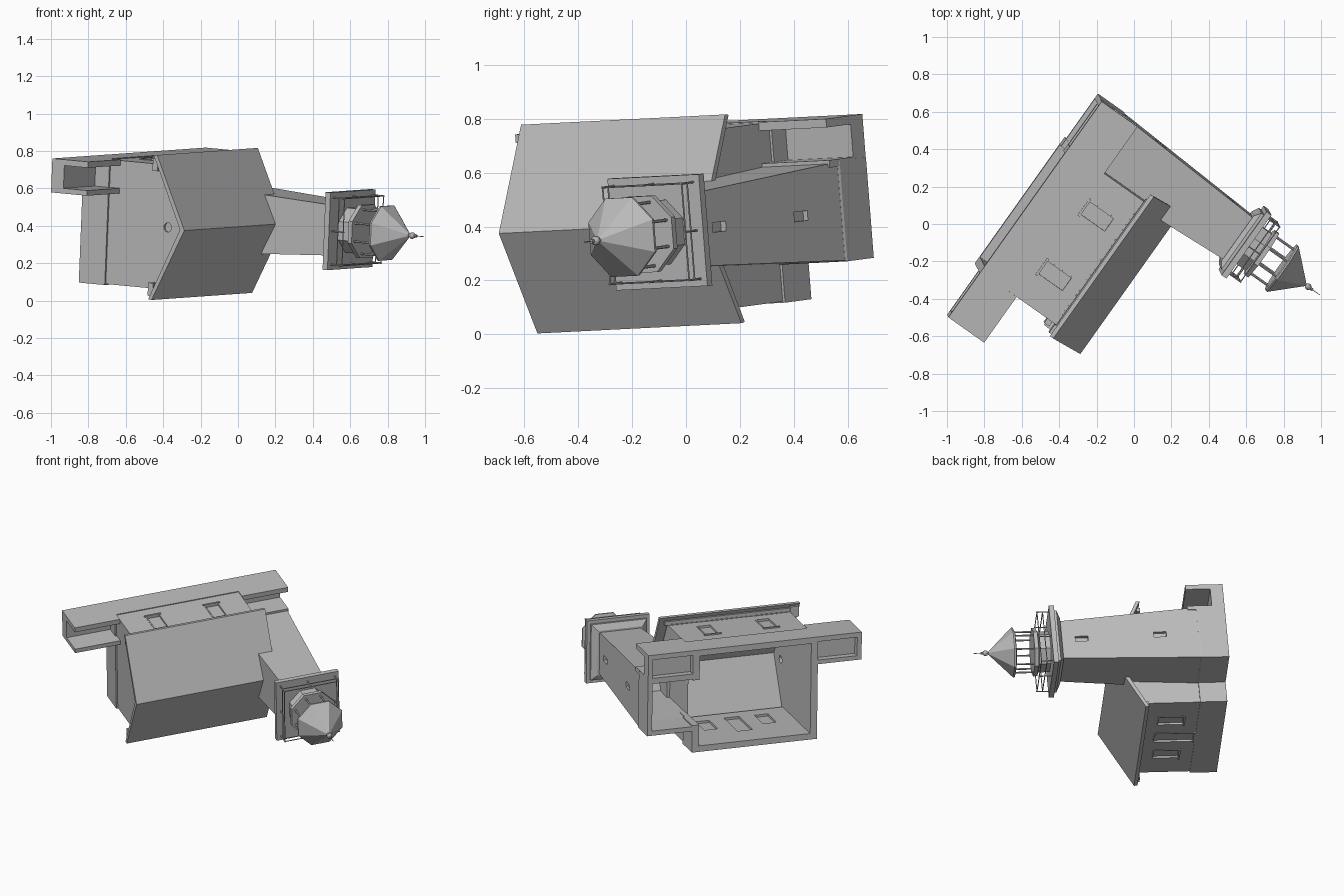
import bpy, bmesh, math
from mathutils import Matrix, Vector

if "Cube" in bpy.data.objects:
    bpy.data.objects.remove(bpy.data.objects["Cube"])

# Leaning frame: columns are the house length, house width and upright axes
L = Vector((0.579, 0.815, 0.041)).normalized()
W = Vector((0.04, -0.077, 0.996))
W = (W - L * W.dot(L)).normalized()
U = L.cross(W)
FRAME = Matrix((L, W, U)).transposed().to_4x4()

stone = bpy.data.materials.new("grey_stone")
stone.diffuse_color = (0.5, 0.5, 0.5, 1)
stone.use_nodes = True
stone.node_tree.nodes["Principled BSDF"].inputs["Base Color"].default_value = stone.diffuse_color


def finish(name, bm, cutters=()):
    bmesh.ops.recalc_face_normals(bm, faces=bm.faces)
    me = bpy.data.meshes.new(name)
    bm.to_mesh(me)
    bm.free()
    me.transform(FRAME)
    me.materials.append(stone)
    ob = bpy.data.objects.new(name, me)
    bpy.context.collection.objects.link(ob)
    for c in cutters:
        mod = ob.modifiers.new("opening", 'BOOLEAN')
        mod.object, mod.solver = c, 'EXACT'
    return ob


def hide(ob):
    ob.hide_render = ob.hide_viewport = True
    return ob


def add_box(bm, u0, u1, v0, v1, w0, w1):
    m = Matrix.Translation(((u0+u1)/2, (v0+v1)/2, (w0+w1)/2)) @ Matrix.Diagonal((u1-u0, v1-v0, w1-w0, 1))
    bmesh.ops.create_cube(bm, size=1, matrix=m)


def boxes(name, items, cutters=()):
    bm = bmesh.new()
    for b in items:
        add_box(bm, *b)
    return finish(name, bm, cutters)


def prism(name, n, sections, cu, cv, cutters=()):
    """Stack of n-gon sections (apothem, height), flat sides facing the axes."""
    bm = bmesh.new()
    rings = []
    for a, w in sections:
        r = a / math.cos(math.pi / n)
        rings.append([bm.verts.new((cu + r*math.cos(math.pi*(2*i+1)/n), cv + r*math.sin(math.pi*(2*i+1)/n), w))
                      for i in range(n)])
    for p, q in zip(rings, rings[1:]):
        for i in range(n):
            bm.faces.new((p[i], p[(i+1) % n], q[(i+1) % n], q[i]))
    bm.faces.new(rings[0])
    bm.faces.new(rings[-1])
    return finish(name, bm, cutters)


def extrude_u(bm, profile, u0, u1):
    """Extrude a (v, w) outline along the house length."""
    a = [bm.verts.new((u0, v, w)) for v, w in profile]
    b = [bm.verts.new((u1, v, w)) for v, w in profile]
    n = len(a)
    for i in range(n):
        bm.faces.new((a[i], a[(i+1) % n], b[(i+1) % n], b[i]))
    bm.faces.new(a)
    bm.faces.new(b)


def rod(bm, a, b, r, n=6):
    a, b = Vector(a), Vector(b)
    m = Matrix.Translation((a+b)/2) @ (b-a).to_track_quat('Z', 'Y').to_matrix().to_4x4()
    bmesh.ops.create_cone(bm, cap_ends=True, segments=n, radius1=r, radius2=r, depth=(b-a).length, matrix=m)


CV = 0.418                      # ridge line across the width
U0, U1, BASE = -0.65, 0.16, -0.58
HW, T = 0.334, 0.035            # wall half width and thickness
CU, CT = 0.28, 0.409            # tower centre

# House side walls with window and door openings
wins = [(-0.44, 0.045), (-0.05, 0.045)]
for side, name in ((-1, "front_wall"), (1, "back_wall")):
    o = CV + side*HW

    def span(a, b):
        return sorted((o + side*a, o + side*b))
    opens = [(c-h, c+h, o-.1, o+.1, -0.32, -0.16) for c, h in wins]
    if side < 0:
        opens.append((-.297, -.197, o-.1, o+.1, -0.4, -0.15))
    cut = hide(boxes(name + "_cutter", opens))
    boxes(name, [(U0, U1, *span(-T, 0), BASE, -0.07)], [cut])
    boxes(name + "_panes", [(b[0], b[1], *span(-.02, -.013), b[4], b[5]) for b in opens])
    # sills, jambs and lintels, foundation course, cornice and small dentils
    boxes(name + "_sills", [(b[0]-.01, b[1]+.01, *span(-.005, .008), b[4]-.012, b[4]) for b in opens])
    trim = [(x-.004, x+.004, *span(-.01, .003), b[4], b[5]) for b in opens for x in b[:2]]
    trim += [(b[0], b[1], *span(-.01, .003), b[5]-.004, b[5]+.004) for b in opens]
    boxes(name + "_trim", trim)
    boxes(name + "_foundation", [(U0-.008, U1+.008, *span(-.005, .005), BASE, -0.41)])
    boxes(name + "_cornice", [(U0-.03, U1+.02, *span(0, .026), -0.085, -0.062)])
    boxes(name + "_dentils", [(U0+.02+i*.033, U0+.03+i*.033, *span(0, .006), -0.092, -0.085) for i in range(24)])

# Gable walls, one with a round window and one open towards the tower
gable = [(CV-HW, BASE), (CV+HW, BASE), (CV+HW, -0.07), (CV, 0.105), (CV-HW, -0.07)]
bm = bmesh.new()
rod(bm, (U0-.1, CV, -0.02), (U0+.1, CV, -0.02), 0.025, 16)
round_cut = hide(finish("round_cutter", bm))
passage = hide(boxes("passage_cutter", [(U1-.1, U1+.012, CT-.15, CT+.15, -.8, -.08)]))
for name, a, cuts in (("end_gable", U0, [round_cut]), ("tower_gable", U1-T, [passage])):
    bm = bmesh.new()
    extrude_u(bm, gable, a, a+T)
    finish(name, bm, cuts)
boxes("end_foundation", [(U0-.01, U0, CV-HW-.005, CV+HW+.005, BASE, -0.41)])
boxes("tower_end_foundation", [(U1, U1+.01, CV-HW-.005, CV+HW+.005, BASE, -0.41)], [passage])
bm = bmesh.new()
rod(bm, (U0+.012, CV, -0.02), (U0+.018, CV, -0.02), 0.025, 16)
finish("round_pane", bm)

# Roof with eave returns under the end gable corners
bm = bmesh.new()
extrude_u(bm, [(CV-.39, -.06), (CV-.002, .137), (CV+.388, -.06), (CV+.385, -.082), (CV, .108), (CV-.387, -.082)],
          -0.717, 0.213)
finish("roof", bm)
boxes("eave_returns", [(-.705, U0, CV+s-.035, CV+s+.035, -.095, -.062) for s in (-.335, .335)])

# Trough platforms beside the back wall
platform = []
for a, b, e in ((-0.95, U0, -0.95), (U1, 0.467, 0.437)):
    platform += [(a, b, .725, .757, BASE, -0.345), (a, b, .575, .603, BASE, -0.345),
                 (a, b, .603, .725, -.535, -.5), (e, e+.03, .603, .725, BASE, -.5)]
boxes("platforms", platform)

# Hollow tower with narrow windows on the outer side, trimmed inside the house
slits = [(-.16, .455), (.33, .425)]
cut = hide(boxes("slit_cutter", [(u-.03, u+.06, CT-.018, CT+.018, w-.04, w+.04) for w, u in slits]))
hollow = hide(prism("hollow_cutter", 4, [(.157, -.7), (.157, -.41), (.112, .42)], CU, CT))
inside = hide(boxes("house_cutter", [(U0+T, U1-T, CV-HW+T, CV+HW-T, -.8, -.075)]))
prism("tower", 4, [(.184, -.41), (.136, .47)], CU, CT, [cut, hollow, inside])
boxes("slit_panes", [(u-.028, u-.022, CT-.018, CT+.018, w-.04, w+.04) for w, u in slits])
prism("tower_base", 4, [(.188, BASE), (.188, -.41), (.184, -.4)], CU, CT, [hollow, inside])

# Gallery deck and railing
prism("gallery_deck", 4, [(.148, .455), (.185, .478), (.185, .494), (.208, .494), (.208, .526)], CU, CT)
bm = bmesh.new()
R = .18
for i in (-1, 0, 1):
    for j in (-1, 0, 1):
        if i or j:
            rod(bm, (CU+i*R, CT+j*R, .51), (CU+i*R, CT+j*R, .605), .004)
for w in (.565, .6):
    for s in (-R, R):
        rod(bm, (CU-R, CT+s, w), (CU+R, CT+s, w), .003)
        rod(bm, (CU+s, CT-R, w), (CU+s, CT+R, w), .003)
finish("gallery_railing", bm)

# Lantern drum, posts, roof and finial
prism("lantern_drum", 8, [(.12, .51), (.12, .598), (.142, .605), (.142, .63)], CU, CT)
bm = bmesh.new()
for i in range(8):
    t = math.pi * (2*i+1) / 8
    p = (CU + .128*math.cos(t), CT + .128*math.sin(t))
    rod(bm, (*p, .625), (*p, .76), .006)
finish("lantern_posts", bm)
prism("lantern_roof", 8, [(.13, .742), (.146, .747), (.146, .757), (.01, .905)], CU, CT)
bm = bmesh.new()
bmesh.ops.create_uvsphere(bm, u_segments=12, v_segments=8, radius=.018, matrix=Matrix.Translation((CU, CT, .925)))
rod(bm, (CU, CT, .89), (CU, CT, .955), .008, 8)
rod(bm, (CU, CT, .94), (CU, CT, 1.0), .002)
finish("finial", bm)
